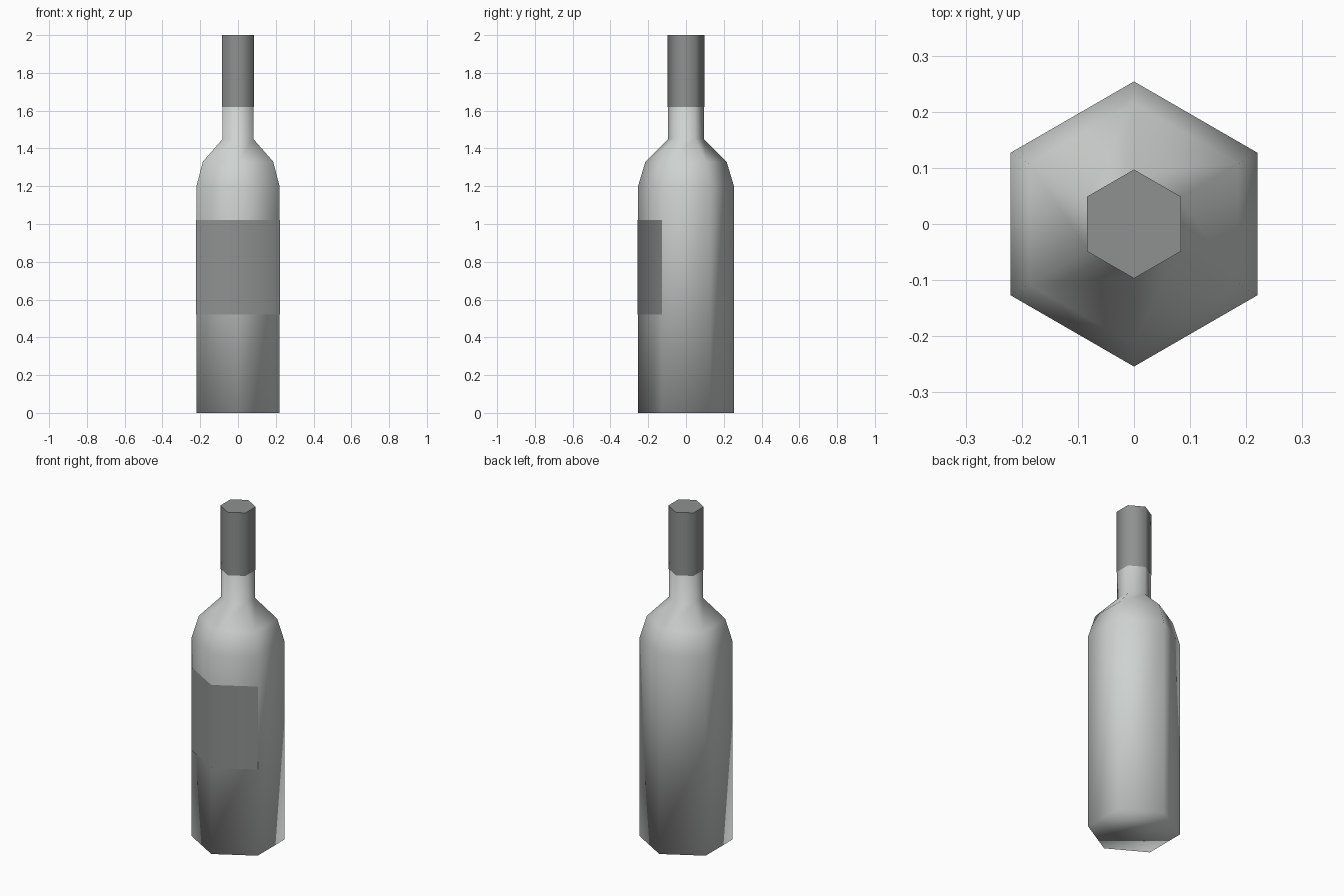
import bpy
import math

cube = bpy.data.objects.get("Cube")
if cube:
    bpy.data.objects.remove(cube)

SIDES = 6
BODY_R, NECK_R = 0.254, 0.094


def material(name, colour):
    mat = bpy.data.materials.new(name)
    mat.use_nodes = True
    mat.diffuse_color = colour
    mat.node_tree.nodes["Principled BSDF"].inputs["Base Color"].default_value = colour
    return mat


def lathe(name, profile, mat, corners=range(SIDES), caps=()):
    """Sweep (radius, height) pairs around the listed hexagon corners."""
    corners = list(corners)
    n = len(corners)
    closed = n == SIDES
    verts = []
    for r, z in profile:
        for c in corners:
            a = math.tau * c / SIDES - math.pi / 2
            verts.append((r * math.cos(a), r * math.sin(a), z))
    faces = []
    for ring in range(len(profile) - 1):
        for i in range(n if closed else n - 1):
            a, b = ring * n + i, ring * n + (i + 1) % n
            faces.append((a, b, b + n, a + n))
    if "bottom" in caps:
        faces.append(tuple(reversed(range(n))))
    if "top" in caps:
        faces.append(tuple(range(len(verts) - n, len(verts))))
    mesh = bpy.data.meshes.new(name)
    mesh.from_pydata(verts, [], faces)
    mesh.materials.append(mat)
    obj = bpy.data.objects.new(name, mesh)
    bpy.context.collection.objects.link(obj)
    for p in mesh.polygons:
        p.use_smooth = True
    return obj


glass = material("pale grey glass", (0.62, 0.65, 0.63, 1))
paper = material("mid grey wrap", (0.27, 0.285, 0.278, 1))

# Bottle: soft shading runs over the base edge and shoulder
lathe("bottle_body",
      [(BODY_R, 0), (BODY_R, 1.2), (0.215, 1.33), (NECK_R, 1.45), (NECK_R, 1.99)],
      glass, caps=("bottom",))

# Foil sleeve and its flat lid
foil = lathe("neck_foil", [(0.097, 1.62), (0.097, 2.0)], paper, caps=("top",))
foil.data.polygons[-1].use_smooth = False
for edge in foil.data.edges:
    if all(foil.data.vertices[v].co.z > 1.9 for v in edge.vertices):
        edge.use_edge_sharp = True

# Label wrapped over the two front faces
lathe("front_label", [(BODY_R + 0.002, 0.52), (BODY_R + 0.002, 1.02)],
      paper, corners=(-1, 0, 1))
